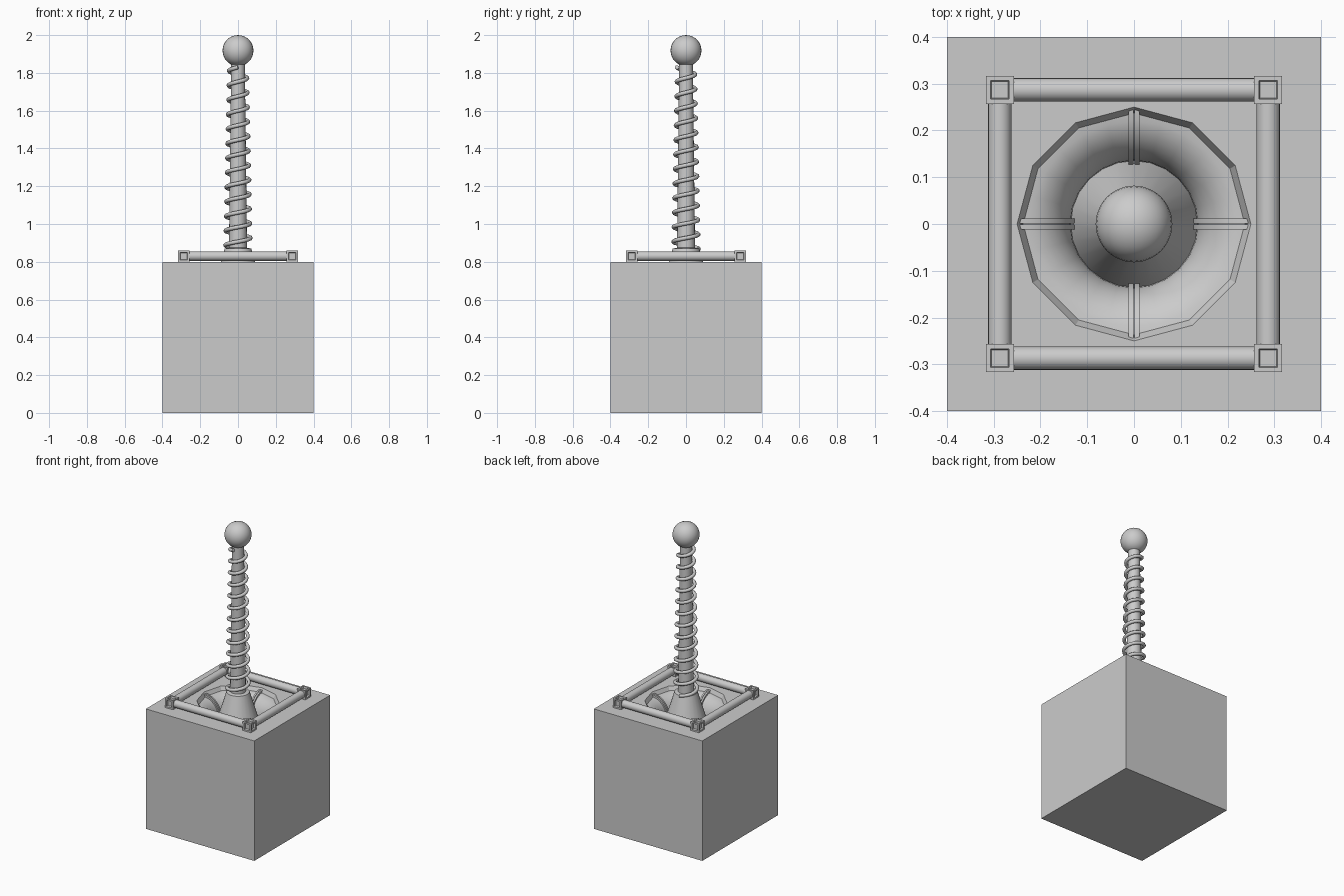
import bpy, bmesh, math
from mathutils import Vector, Matrix

if "Cube" in bpy.data.objects:
    bpy.data.objects.remove(bpy.data.objects["Cube"])

TAU = 2 * math.pi


def make(name, bm, smooth=None):
    bmesh.ops.recalc_face_normals(bm, faces=bm.faces[:])
    me = bpy.data.meshes.new(name)
    bm.to_mesh(me)
    bm.free()
    ob = bpy.data.objects.new(name, me)
    bpy.context.collection.objects.link(ob)
    if smooth:
        bpy.ops.object.select_all(action='DESELECT')
        ob.select_set(True)
        bpy.context.view_layer.objects.active = ob
        bpy.ops.object.shade_smooth_by_angle(angle=math.radians(smooth))
    return ob


def lathe(name, profile, n, smooth=None, up=True):
    bm = bmesh.new()
    rings = [[bm.verts.new((r * math.cos(TAU * i / n), r * math.sin(TAU * i / n), z))
              for i in range(n)] for r, z in profile]
    for a, b in zip(rings, rings[1:]):
        for i in range(n):
            j = (i + 1) % n
            bm.faces.new((a[i], a[j], b[j], b[i]))
    ob = make(name, bm, smooth)
    # open funnels must face the axis / upward
    if up and sum(p.normal.z * p.area for p in ob.data.polygons) < 0:
        ob.data.flip_normals()
    return ob


# base block with a twelve-sided well
bm = bmesh.new()
bmesh.ops.create_cube(bm, size=0.8, matrix=Matrix.Translation((0, 0, 0.4)))
base = make("base_block", bm)
bm = bmesh.new()
ring = [bm.verts.new((0.25 * math.cos(TAU * i / 12), 0.25 * math.sin(TAU * i / 12), 0.65))
        for i in range(12)]
bottom = bm.faces.new(ring)
top = bmesh.ops.extrude_face_region(bm, geom=[bottom])
bmesh.ops.translate(bm, vec=(0, 0, 0.3),
                    verts=[v for v in top["geom"] if isinstance(v, bmesh.types.BMVert)])
cutter = make("well_cutter", bm)
cutter.hide_render = True
mod = base.modifiers.new("well", 'BOOLEAN')
mod.operation = 'DIFFERENCE'
mod.solver = 'EXACT'
mod.object = cutter
bpy.context.view_layer.objects.active = base
bpy.ops.object.modifier_apply(modifier=mod.name)
bpy.data.objects.remove(cutter)

# sloped lip and rounded funnel inside the well
lathe("well_lip", [(0.25, 0.80), (0.237, 0.775)], 12)
funnel = [(0.135 + 0.105 * (1 - math.sin(t)), 0.65 + 0.125 * math.cos(t))
          for t in [math.pi / 2 * k / 8 for k in range(9)]]
lathe("well_funnel", funnel, 24, 60)

# four curved guide ribs over the funnel, each split by a fine gap
for k in range(4):
    bm = bmesh.new()
    rot = Matrix.Rotation(k * math.pi / 2, 3, 'Z')
    inner = [(r, z) for r, z in funnel]
    outer = [(0.125 + 0.12 * (1 - math.sin(t)), 0.65 + 0.14 * math.cos(t))
             for t in [math.pi / 2 * q / 8 for q in range(9)]]
    for y0, y1 in ((-0.012, -0.0015), (0.0015, 0.012)):
        secs = [[bm.verts.new(rot @ Vector(p)) for p in
                 ((a[0], y0, a[1]), (a[0], y1, a[1]), (b[0], y1, b[1]), (b[0], y0, b[1]))]
                for a, b in zip(inner, outer)]
        for s, t in zip(secs, secs[1:]):
            for i in range(4):
                j = (i + 1) % 4
                bm.faces.new((s[i], s[j], t[j], t[i]))
        bm.faces.new(secs[0])
        bm.faces.new(secs[-1])
    make(f"guide_rib_{k + 1}", bm, 40)

# flared boot and tapered rod
lathe("boot", [(0.137, 0.65), (0.07, 0.87), (0.045, 0.875)], 24, 40)
lathe("rod", [(0.048, 0.86), (0.036, 1.86)], 20, 40)

# tapered coil spring
cu = bpy.data.curves.new("coil_spring", 'CURVE')
cu.dimensions = '3D'
cu.bevel_depth = 0.011
cu.bevel_resolution = 2
cu.use_fill_caps = True
turns, per = 12.5, 20
n = int(turns * per)
sp = cu.splines.new('POLY')
sp.points.add(n)
for i, p in enumerate(sp.points):
    f = i / n
    a = math.pi / 2 + TAU * turns * f
    r = 0.068 - 0.020 * f
    p.co = (r * math.cos(a), r * math.sin(a), 0.868 + 0.962 * f, 1)
sp.use_smooth = True
bpy.context.collection.objects.link(bpy.data.objects.new("coil_spring", cu))

# ball knob from a spherified cube
bm = bmesh.new()
bmesh.ops.create_cube(bm, size=2)
bmesh.ops.subdivide_edges(bm, edges=bm.edges[:], cuts=7, use_grid_fill=True)
for v in bm.verts:
    v.co = v.co.normalized() * 0.082 + Vector((0, 0, 1.918))
make("ball_knob", bm, 40)

# square rail frame: round bars and recessed corner blocks
C, Z = 0.287, 0.83
for k, side in enumerate(("right", "back", "left", "front")):
    rot = Matrix.Rotation(k * math.pi / 2, 4, 'Z')
    bm = bmesh.new()
    bmesh.ops.create_cone(bm, cap_ends=True, segments=20, radius1=0.025, radius2=0.025, depth=2 * C - 0.05,
                          matrix=rot @ Matrix.Translation((C, 0, Z)) @ Matrix.Rotation(math.pi / 2, 4, 'X'))
    make(f"rail_{side}", bm, 40)
    bm = bmesh.new()
    bmesh.ops.create_cube(bm, size=0.06, matrix=rot @ Matrix.Translation((C, C, Z)))
    faces = bm.faces[:]
    bmesh.ops.inset_individual(bm, faces=faces, thickness=0.014)
    bmesh.ops.inset_individual(bm, faces=faces, thickness=0.004, depth=-0.012)
    make(f"corner_block_{k + 1}", bm)
